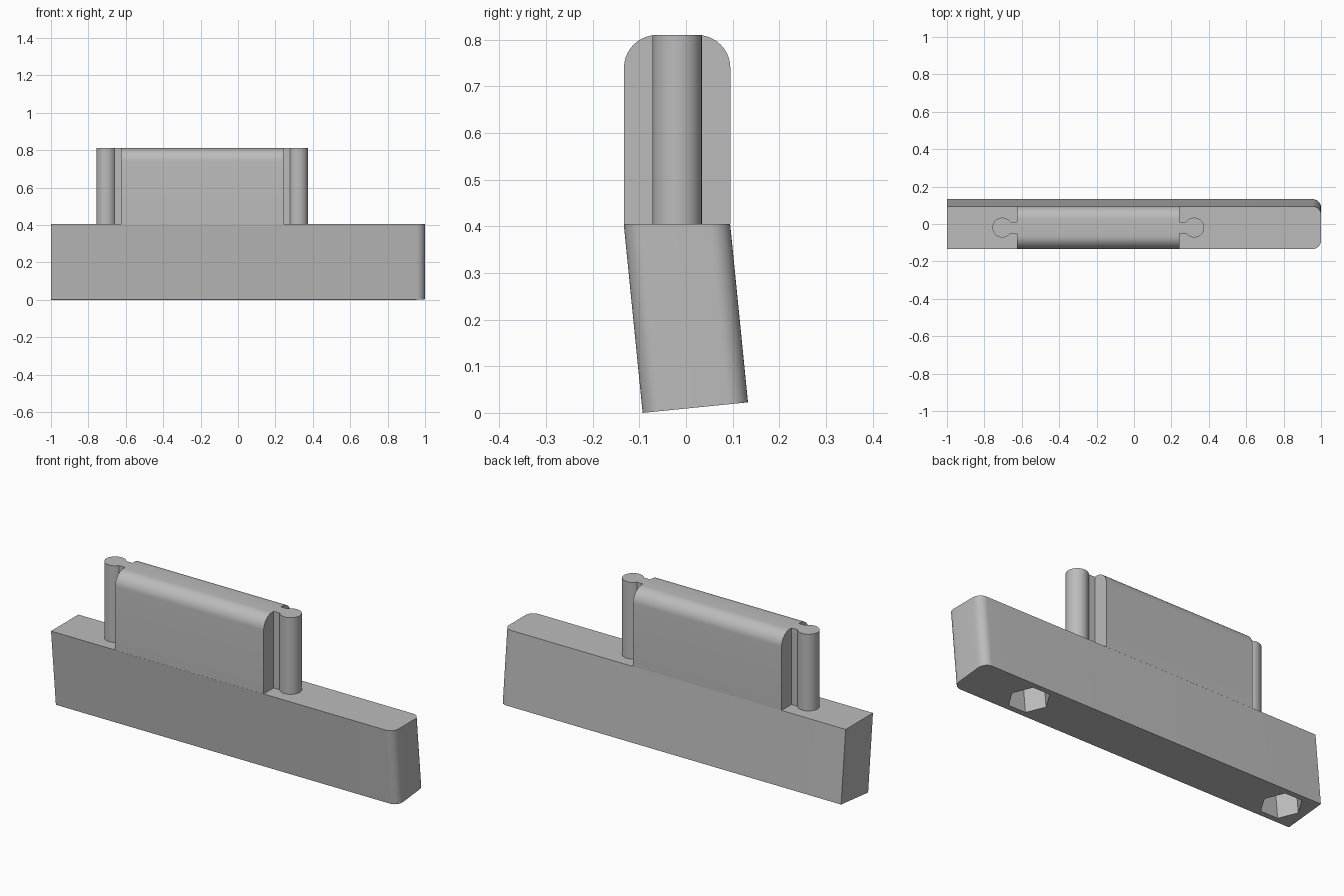
import bpy, bmesh, math
from mathutils import Matrix, Vector

cube = bpy.data.objects.get("Cube")
if cube:
    bpy.data.objects.remove(cube)

grey = bpy.data.materials.new("plain grey")
grey.use_nodes = True
colour = (0.5, 0.5, 0.5, 1)
grey.diffuse_color = colour
grey.node_tree.nodes["Principled BSDF"].inputs["Base Color"].default_value = colour

SHOULDER, TOP = 0.405, 0.81       # top of the base, top of the tab
FRONT, BACK = -0.133, 0.095       # tab faces
MID = (FRONT + BACK) / 2
LEAN = math.atan(0.1)             # backward lean of the base


def arc(cx, cy, r, start, end, steps=10):
    """Points on an arc, angles in degrees."""
    angles = [math.radians(start + (end - start) * i / steps) for i in range(steps + 1)]
    return [(cx + r * math.cos(a), cy + r * math.sin(a)) for a in angles]


def prism(outline, height, matrix, cut_height=None):
    """Extrude an outline along its normal, place it and optionally trim its top."""
    bm = bmesh.new()
    face = bm.faces.new([bm.verts.new((x, y, 0)) for x, y in outline])
    top = bmesh.ops.extrude_face_region(bm, geom=[face])["geom"]
    verts = [v for v in top if isinstance(v, bmesh.types.BMVert)]
    bmesh.ops.translate(bm, verts=verts, vec=(0, 0, height))
    bm.transform(matrix)
    if cut_height is not None:
        cut = bmesh.ops.bisect_plane(bm, geom=bm.verts[:] + bm.edges[:] + bm.faces[:],
                                     plane_co=(0, 0, cut_height), plane_no=(0, 0, 1),
                                     clear_outer=True)["geom_cut"]
        bmesh.ops.edgeloop_fill(bm, edges=[e for e in cut if isinstance(e, bmesh.types.BMEdge)])
    bmesh.ops.recalc_face_normals(bm, faces=bm.faces)
    return bm


def add(name, bm):
    mesh = bpy.data.meshes.new(name)
    bm.to_mesh(mesh)
    bm.free()
    mesh.materials.append(grey)
    obj = bpy.data.objects.new(name, mesh)
    bpy.context.collection.objects.link(obj)
    return obj


def select(obj):
    bpy.ops.object.select_all(action='DESELECT')
    obj.select_set(True)
    bpy.context.view_layer.objects.active = obj


# Leaning base, rounded at its left end and trimmed level at the shoulder
DEPTH, R = 0.227, 0.045
lean = Matrix.Translation((0, -0.093, 0)) @ Matrix.Rotation(LEAN, 4, 'X')
plan = [(-1, 0)] + arc(1 - R, R, R, -90, 0) + arc(1 - R, DEPTH - R, R, 0, 90) + [(-1, DEPTH)]
base = add("base", prism(plan, 0.6, lean, SHOULDER))

# Hexagonal sockets in the underside
for x in (0.64, -0.86):
    hexagon = arc(x, DEPTH / 2, 0.1, 0, 300, 5)
    cutter = add("socket_cutter", prism(hexagon, 0.25, lean @ Matrix.Translation((0, 0, -0.05))))
    cutter.hide_render = True
    mod = base.modifiers.new("socket", 'BOOLEAN')
    mod.operation, mod.solver, mod.object = 'DIFFERENCE', 'EXACT', cutter
    select(base)
    bpy.ops.object.modifier_apply(modifier=mod.name)
    bpy.data.objects.remove(cutter)

# Upright tab: side profile with rounded top edges, extruded along x
X0, X1, TR = -0.625, 0.243, 0.07
profile = [(FRONT, SHOULDER), (BACK, SHOULDER)]
profile += arc(BACK - TR, TOP - TR, TR, 0, 90) + arc(FRONT + TR, TOP - TR, TR, 90, 180)
along_x = Matrix(((0, 0, 1, X0), (1, 0, 0, 0), (0, 1, 0, 0), (0, 0, 0, 1)))
tab = add("tab", prism(profile, X1 - X0, along_x))

# Keyhole-shaped rail at each end of the tab: narrow neck and round pin
parts = [base, tab]
PIN_R, NECK = 0.053, 0.031
opening = math.degrees(math.asin(NECK / PIN_R))
for name, x, side in (("right_rail", X0, -1), ("left_rail", X1, 1)):
    outline = [(0, NECK), (0, -NECK)]
    outline += arc(0.079, 0, PIN_R, 180 + opening, 540 - opening, 32)
    place = Matrix.Translation((x, MID, SHOULDER)) @ Matrix.Diagonal((side, 1, 1, 1))
    parts.append(add(name, prism(outline, TOP - SHOULDER, place)))

for obj in parts:
    select(obj)
    bpy.ops.object.shade_smooth_by_angle(angle=math.radians(30))
